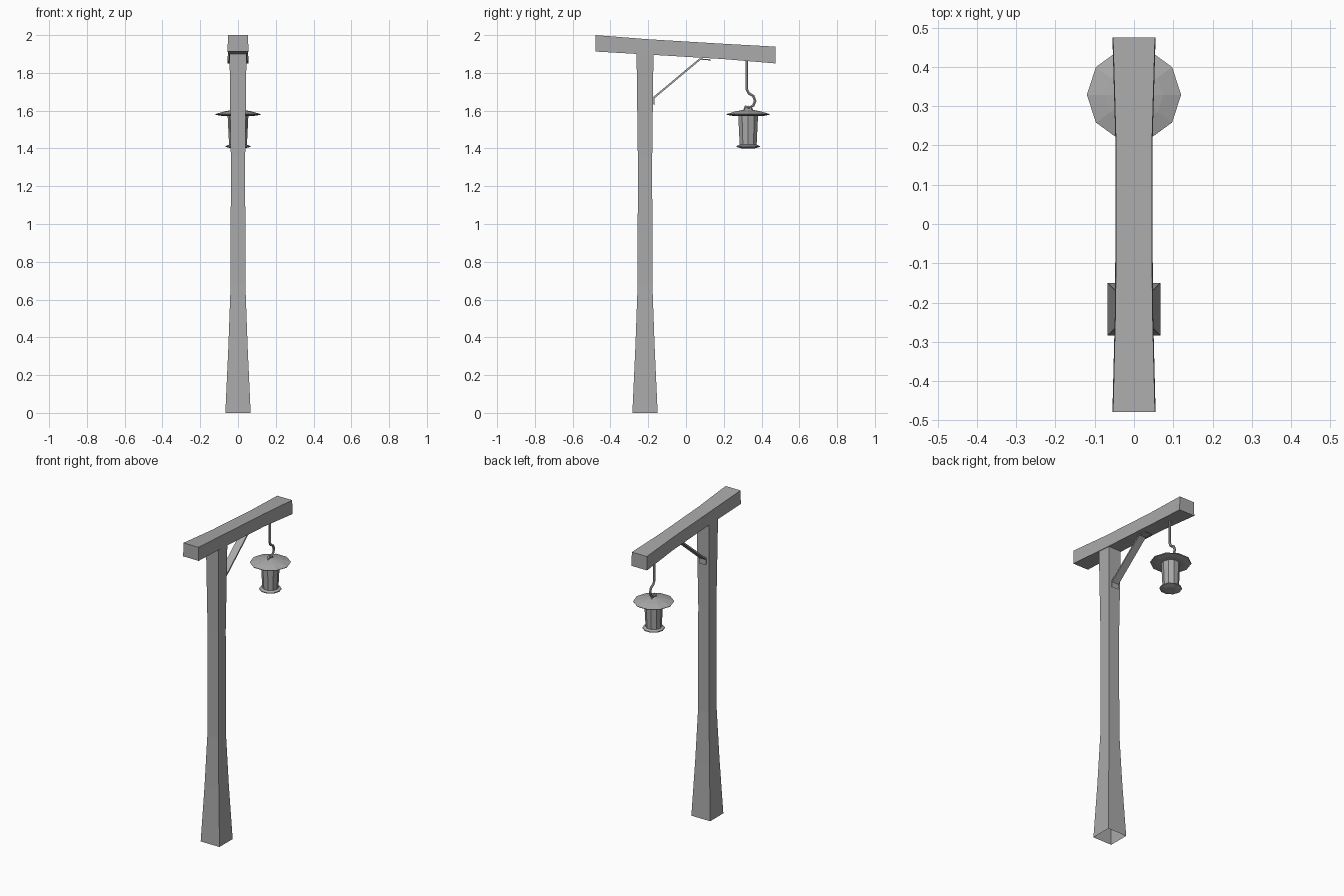
import bpy, bmesh
from math import cos, sin, tau
from mathutils import Vector

old = bpy.data.objects.get("Cube")
if old:
    bpy.data.objects.remove(old, do_unlink=True)

grey = bpy.data.materials.new("plain_grey")
grey.use_nodes = True
COLOUR = (0.4, 0.4, 0.4, 1)
grey.diffuse_color = COLOUR
grey.node_tree.nodes["Principled BSDF"].inputs["Base Color"].default_value = COLOUR

POST_Y = -0.217
LAMP_Y = 0.329


def loft(name, rings, cap_start=True, cap_end=True):
    """Skin a row of point rings into one flat-shaded object."""
    bm = bmesh.new()
    loops = [[bm.verts.new(p) for p in ring] for ring in rings]
    n = len(loops[0])
    for a, b in zip(loops, loops[1:]):
        for i in range(n):
            j = (i + 1) % n
            bm.faces.new((a[i], a[j], b[j], b[i]))
    if cap_start:
        bm.faces.new(loops[0][::-1])
    if cap_end:
        bm.faces.new(loops[-1])
    bmesh.ops.recalc_face_normals(bm, faces=bm.faces)
    mesh = bpy.data.meshes.new(name)
    bm.to_mesh(mesh)
    bm.free()
    mesh.materials.append(grey)
    obj = bpy.data.objects.new(name, mesh)
    bpy.context.collection.objects.link(obj)
    return obj


def lathe(name, profile, sides=10):
    """Turn a radius and height profile around the lantern axis."""
    return loft(name, [[(r * cos(tau * i / sides), LAMP_Y + r * sin(tau * i / sides), z)
                        for i in range(sides)] for r, z in profile])


def tube(name, path, radius, sides=6):
    """Round rod along a path lying in the side plane."""
    pts = [Vector((0, y, z)) for y, z in path]
    rings = []
    for k, p in enumerate(pts):
        t = (pts[min(k + 1, len(pts) - 1)] - pts[max(k - 1, 0)]).normalized()
        side = Vector((1, 0, 0))
        up = t.cross(side)
        rings.append([p + radius * (cos(tau * i / sides) * side + sin(tau * i / sides) * up)
                      for i in range(sides)])
    return loft(name, rings)


CORNERS = ((-1, -1), (1, -1), (1, 1), (-1, 1))

# Post: flared foot, slim middle, slightly wider head, open underneath
post_sections = ((0, 0.067), (0.35, 0.051), (0.68, 0.039), (1.35, 0.038), (1.92, 0.045))
loft("post", [[(h * sx, POST_Y + h * sy, z) for sx, sy in CORNERS]
              for z, h in post_sections], cap_start=False)

# Beam: tilted bar with a slight waist: y, half width, bottom, top
beam_sections = ((-0.479, 0.055, 1.913, 2.0), (-0.2, 0.048, 1.897, 1.978),
                 (0.2, 0.047, 1.873, 1.954), (0.475, 0.055, 1.85, 1.939))
loft("beam", [[(-w, y, lo), (w, y, lo), (w * 0.97, y, hi), (-w * 0.97, y, hi)]
              for y, w, lo, hi in beam_sections])

# Brace: bent flat strap between post and beam
W, T = 0.024, 0.007
strap = ((-0.174, 1.637), (-0.174, 1.672), (0.07, 1.876), (0.125, 1.873))
loft("brace", [[(-W, y, z), (W, y, z), (W, y + T, z - T), (-W, y + T, z - T)]
               for y, z in strap])

# Hanging hook
tube("hook", ((0.322, 1.88), (0.322, 1.712), (0.332, 1.692), (0.356, 1.678),
              (0.366, 1.652), (0.356, 1.627), (0.333, 1.615), (0.31, 1.622)), 0.008)

# Small ring on the lantern lid
ring = [(LAMP_Y + 0.022 * cos(tau * a / 12), 1.6 + 0.022 * sin(tau * a / 12))
        for a in range(7)]
tube("lid_ring", ring, 0.005)

# Lantern lid, body and base
lathe("lid", ((0.085, 1.572), (0.118, 1.578), (0.12, 1.582), (0.075, 1.595),
              (0.035, 1.603), (0.012, 1.607)))
lathe("lantern_body", ((0.047, 1.412), (0.055, 1.575)))
lathe("lantern_base", ((0.035, 1.4), (0.065, 1.408), (0.065, 1.413), (0.047, 1.42)))
